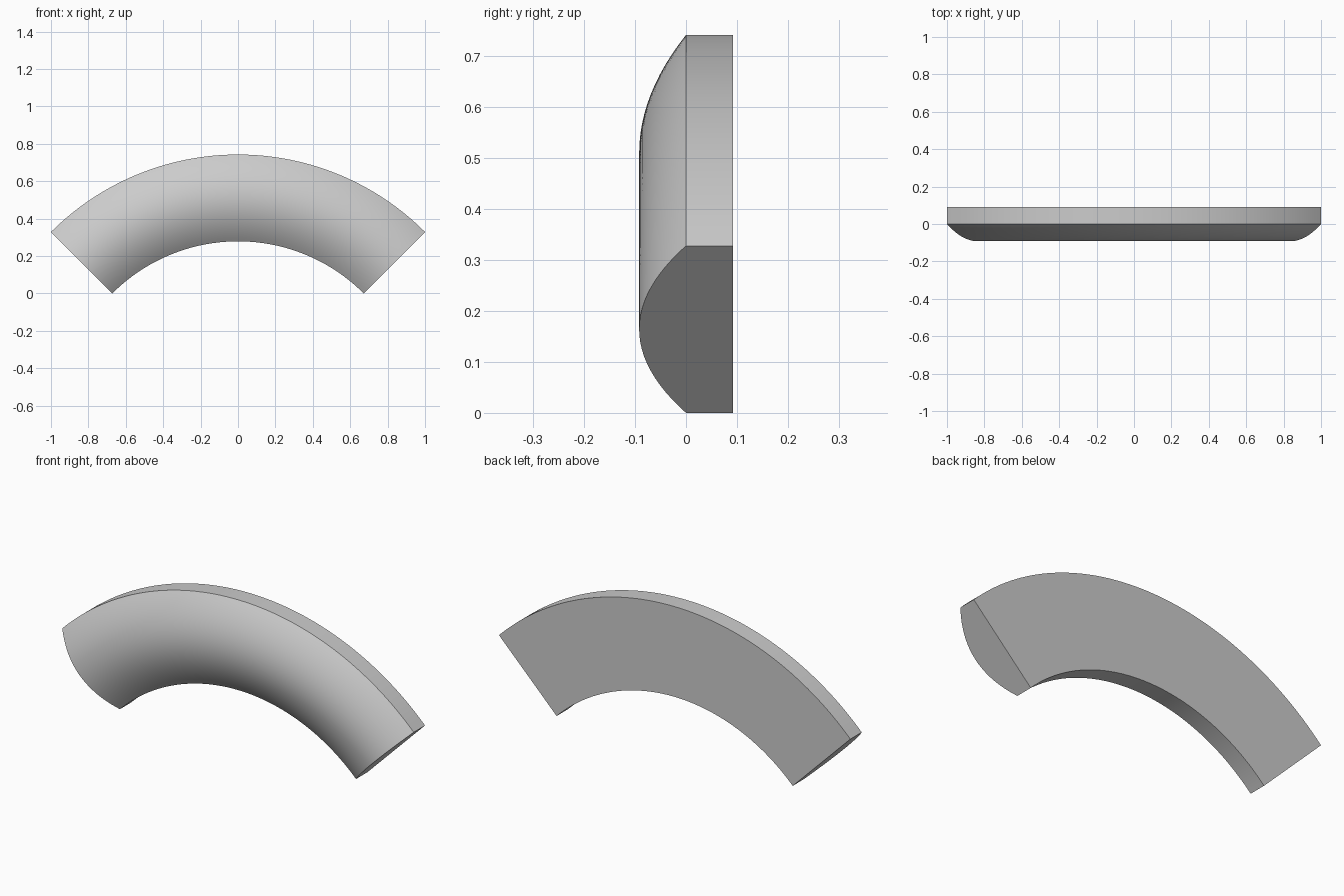
import bpy, bmesh, math
from mathutils import Vector, Matrix

if "Cube" in bpy.data.objects:
    bpy.data.objects.remove(bpy.data.objects["Cube"])

R_OUT, R_IN, DEPTH = 1.4142, 0.95, 0.092
CENTRE_Z = -R_IN * math.sqrt(0.5)
STEPS, BULGE = 64, 24

# Cross-section (radius, y): flat back and sides, domed front
mid, half = (R_OUT + R_IN) / 2, (R_OUT - R_IN) / 2
profile = [(R_IN, DEPTH)]
for i in range(BULGE + 1):
    u = -1 + 2 * i / BULGE
    profile.append((mid + half * u, -DEPTH * (1 - u * u)))
profile.append((R_OUT, DEPTH))

# Sweep the section through a quarter turn
bm = bmesh.new()
start = Matrix.Rotation(-math.pi / 4, 3, 'Y')
verts = [bm.verts.new(start @ Vector((0, y, r))) for r, y in profile]
face = bm.faces.new(verts)
cap = bmesh.ops.duplicate(bm, geom=[face])
bmesh.ops.spin(bm, geom=list(face.edges), cent=(0, 0, 0), axis=(0, 1, 0),
               angle=math.pi / 2, steps=STEPS, use_duplicate=False)
# Close the far end, then weld
end = Matrix.Rotation(math.pi / 2, 3, 'Y')
near = [g for g in cap['geom'] if isinstance(g, bmesh.types.BMVert)]
bmesh.ops.transform(bm, matrix=end.to_4x4(), verts=near)
bmesh.ops.remove_doubles(bm, verts=bm.verts, dist=1e-4)
bmesh.ops.translate(bm, vec=(0, 0, CENTRE_Z), verts=bm.verts)
bmesh.ops.recalc_face_normals(bm, faces=bm.faces)

mesh = bpy.data.meshes.new("arch_moulding")
bm.to_mesh(mesh)
bm.free()
arch = bpy.data.objects.new("arch_moulding", mesh)
bpy.context.collection.objects.link(arch)
bpy.context.view_layer.objects.active = arch
arch.select_set(True)
bpy.ops.object.shade_smooth_by_angle(angle=math.radians(30))
